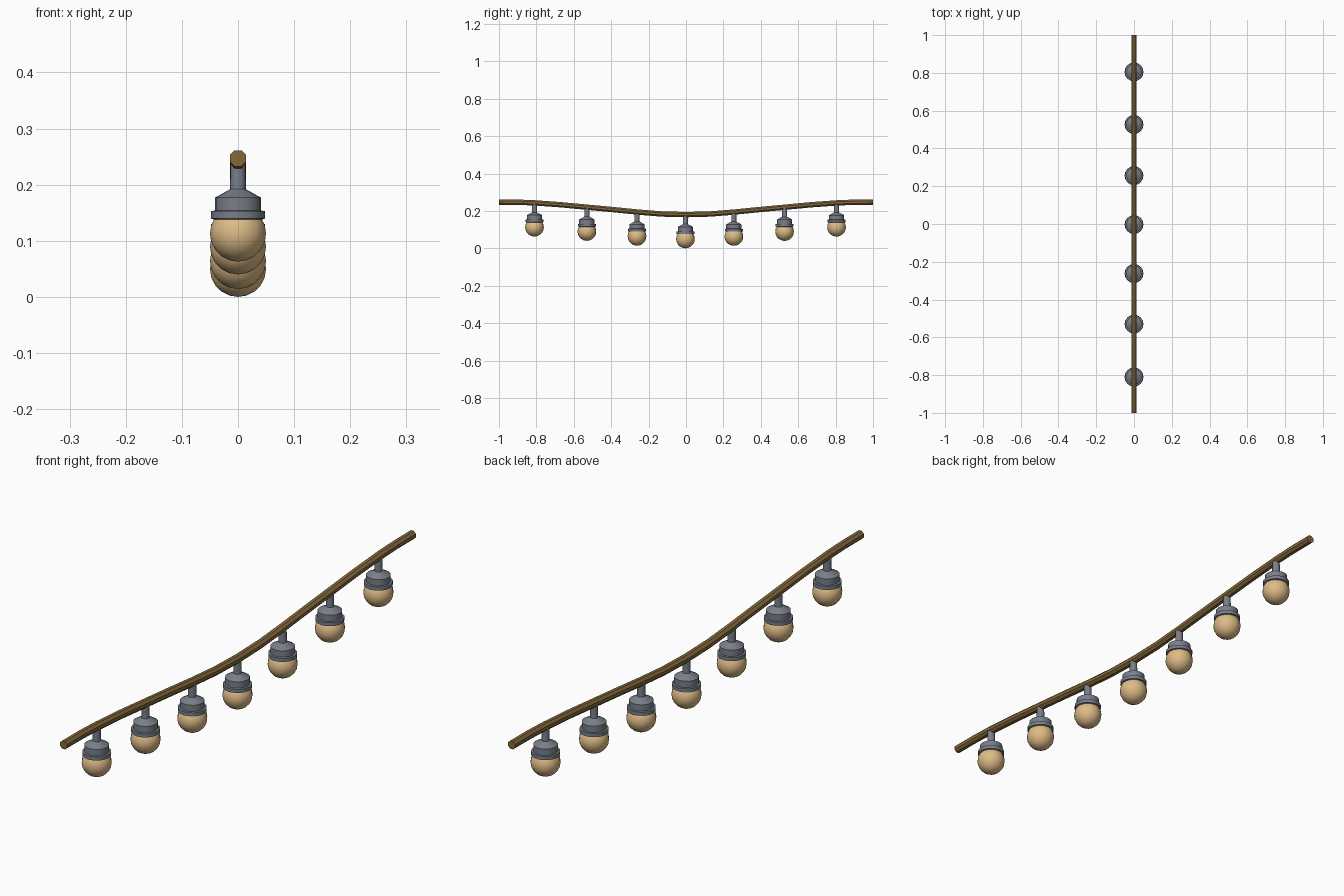
import bpy, bmesh, math
from mathutils import Vector

if "Cube" in bpy.data.objects:
    bpy.data.objects.remove(bpy.data.objects["Cube"])


def material(name, rgb):
    m = bpy.data.materials.new(name)
    m.diffuse_color = (*rgb, 1)
    m.use_nodes = True
    m.node_tree.nodes["Principled BSDF"].inputs["Base Color"].default_value = m.diffuse_color
    return m


BROWN = material("cable_brown", (0.23, 0.14, 0.045))
GREY = material("socket_grey", (0.19, 0.21, 0.25))
CREAM = material("bulb_cream", (0.73, 0.50, 0.24))


def finish(bm, name, mat, location=(0, 0, 0), angle=35):
    bmesh.ops.recalc_face_normals(bm, faces=bm.faces)
    me = bpy.data.meshes.new(name)
    bm.to_mesh(me)
    bm.free()
    me.materials.append(mat)
    ob = bpy.data.objects.new(name, me)
    ob.location = location
    bpy.context.collection.objects.link(ob)
    bpy.ops.object.select_all(action='DESELECT')
    ob.select_set(True)
    bpy.context.view_layer.objects.active = ob
    bpy.ops.object.shade_smooth_by_angle(angle=math.radians(angle))
    return ob


def loft(bm, rings):
    loops = [[bm.verts.new(p) for p in r] for r in rings]
    n = len(loops[0])
    for a, b in zip(loops, loops[1:]):
        for i in range(n):
            j = (i + 1) % n
            bm.faces.new((a[i], a[j], b[j], b[i]))
    bm.faces.new(loops[0])
    bm.faces.new(loops[-1])


# sag of the cable: heights at distances from the middle
SAG = [(0, 0.18), (0.13, 0.1835), (0.26, 0.194), (0.39, 0.207), (0.53, 0.220),
       (0.67, 0.233), (0.81, 0.243), (0.9, 0.2465), (1, 0.247)]


def cable_z(y):
    y = abs(y)
    for (y0, z0), (y1, z1) in zip(SAG, SAG[1:]):
        if y <= y1:
            return z0 + (z1 - z0) * (y - y0) / (y1 - y0)
    return SAG[-1][1]


# cable: octagonal tube along the sag
bm = bmesh.new()
ys = [-y for y, _ in SAG[:0:-1]] + [y for y, _ in SAG]
rings = []
for y in ys:
    rings.append([Vector((0.0155 * math.cos(a), y, cable_z(y) + 0.0155 * math.sin(a)))
                  for a in (math.pi / 8 + k * math.pi / 4 for k in range(8))])
loft(bm, rings)
finish(bm, "cable", BROWN)

# socket profile (radius, height above the bulb's lowest point)
SOCKET = [(0.042, 0.075), (0.048, 0.077), (0.048, 0.090), (0.041, 0.091),
          (0.041, 0.114), (0.014, 0.129), (0.0135, 0.178)]

# hanging lamps
for n, y in enumerate((-0.81, -0.53, -0.262, -0.003, 0.256, 0.527, 0.805), 1):
    base = cable_z(y) - 0.18
    bm = bmesh.new()
    loft(bm, [[(r * math.cos(k * math.tau / 16), r * math.sin(k * math.tau / 16), z)
               for k in range(16)] for r, z in SOCKET])
    finish(bm, f"socket_{n}", GREY, (0, y, base), 29)

    bm = bmesh.new()
    bmesh.ops.create_uvsphere(bm, u_segments=16, v_segments=10, radius=0.05)
    finish(bm, f"bulb_{n}", CREAM, (0, y, base + 0.05), 60)
